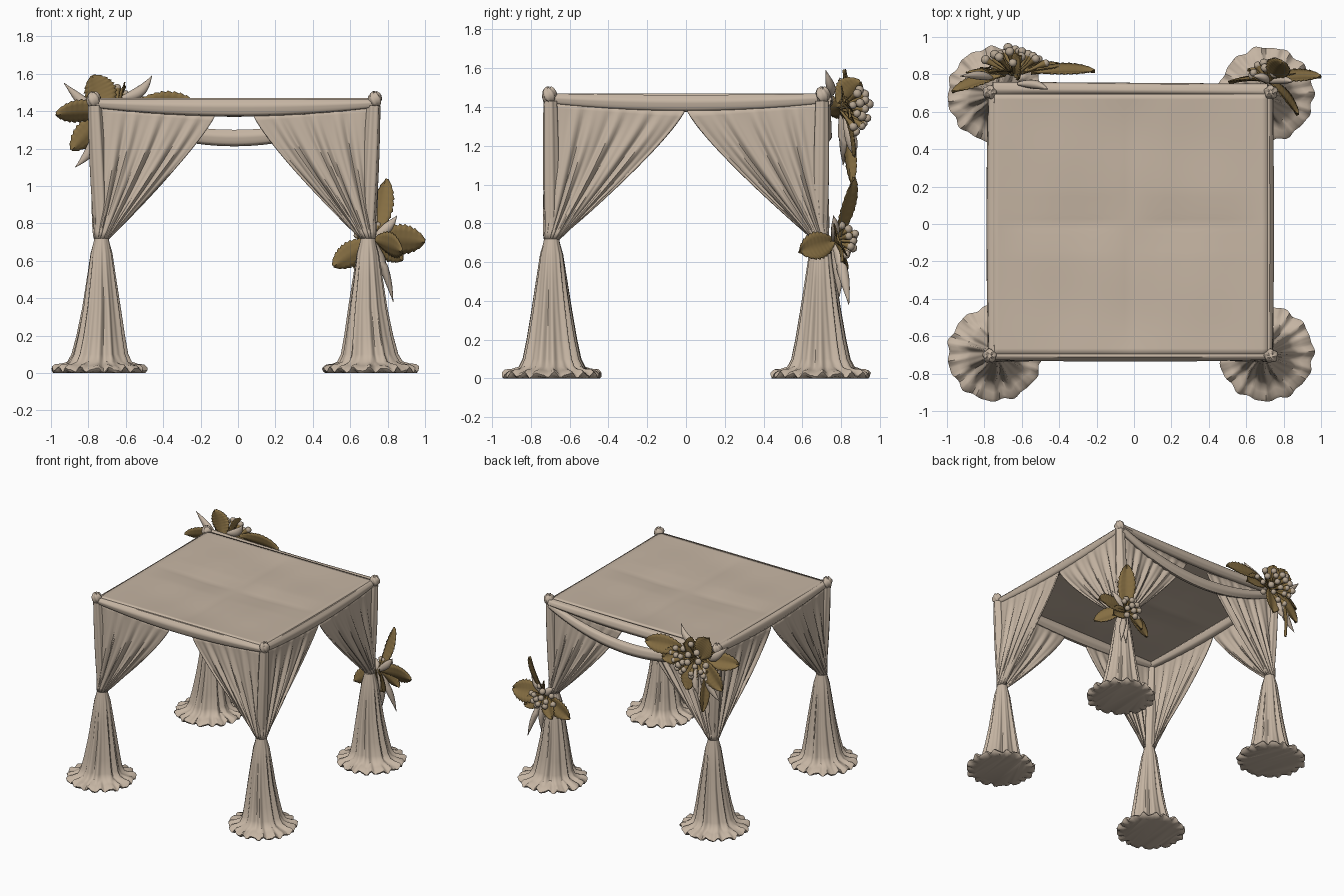
import bpy, math, random
from math import sin, cos, pi
from mathutils import Vector as V

if "Cube" in bpy.data.objects:
    bpy.data.objects.remove(bpy.data.objects["Cube"])
random.seed(4)


def material(name, rgb):
    m = bpy.data.materials.new(name)
    m.diffuse_color = (*rgb, 1)
    m.use_nodes = True
    m.node_tree.nodes["Principled BSDF"].inputs["Base Color"].default_value = m.diffuse_color
    return m


CLOTH = material("beige cloth", (0.56, 0.46, 0.365))
LEAF = material("olive brown leaf", (0.235, 0.155, 0.055))
BUD = material("tan bud", (0.46, 0.375, 0.285))


def finish(name, verts, faces, mat, thick=0, angle=50):
    me = bpy.data.meshes.new(name)
    me.from_pydata([tuple(v) for v in verts], [], faces)
    me.materials.append(mat)
    me.update()
    me.shade_smooth()
    me.set_sharp_from_angle(angle=math.radians(angle))
    ob = bpy.data.objects.new(name, me)
    bpy.context.collection.objects.link(ob)
    if thick:
        s = ob.modifiers.new("thickness", "SOLIDIFY")
        s.thickness, s.offset = thick, 0
    return ob


def grid(rows, closed=False, cap=False):
    """Join rows of points with quads, optionally as closed rings with end caps."""
    n, verts, faces = len(rows[0]), [p for r in rows for p in r], []
    for i in range(len(rows) - 1):
        for j in range(n if closed else n - 1):
            k = (j + 1) % n
            faces.append((i * n + j, i * n + k, (i + 1) * n + k, (i + 1) * n + j))
    if cap:
        faces.append(tuple(reversed(range(n))))
        faces.append(tuple(range((len(rows) - 1) * n, len(rows) * n)))
    return verts, faces


def tube(points, radii, n=12, flat=1.0):
    """Round or flattened tube along a path; radii are the vertical half sizes."""
    rows = []
    for i, p in enumerate(points):
        t = (points[min(i + 1, len(points) - 1)] - points[max(i - 1, 0)]).normalized()
        ref = V((0, 0, 1)) if abs(t.z) < 0.9 else V((0, 1, 0))
        side = t.cross(ref).normalized()
        up = side.cross(t)
        rows.append([p + side * (cos(2 * pi * k / n) * radii[i] * flat)
                     + up * (sin(2 * pi * k / n) * radii[i]) for k in range(n)])
    return grid(rows, True, True)


# ---- four corners: skirt, pole, curtain, knob
def corner(tag, sx, sy):
    top = V((-0.02 + sx * 0.745, sy * 0.70, 1.43))
    tie = V((-0.018 + sx * 0.712, sy * 0.693, 0.72))
    ph = random.uniform(0, 6)

    # pleated skirt flaring out to a ruffled hem, closed below
    prof = [(0.74, 0.036), (0.70, 0.042), (0.64, 0.058), (0.5, 0.076), (0.35, 0.096),
            (0.2, 0.12), (0.1, 0.14), (0.06, 0.16), (0.042, 0.2), (0.034, 0.235),
            (0.018, 0.252), (0.004, 0.242), (0.0, 0.2)]
    rows, n = [], 120
    for z, r in prof:
        k = min(1, (0.74 - z) / 0.3)
        hem = max(0, (r - 0.15) / 0.1) if z > 0.003 else 0
        row = []
        for j in range(n):
            a = 2 * pi * j / n
            w = 0.6 * sin(11 * a + ph) + 0.4 * sin(17 * a + 2 * ph + 2 * z)
            rr = r * (1 + 0.12 * k * w * (1 - 0.65 * hem))
            dz = 0.011 * hem * sin(19 * a + ph) + 0.006 * hem * sin(31 * a)
            hx = sx * 0.014 * max(0, 1 - z / 0.3)
            row.append(V((tie.x + hx + rr * cos(a), tie.y + rr * sin(a), max(0, z + dz))))
        rows.append(row)
    finish(tag + "_skirt", *grid(rows, True, True), CLOTH)

    # cloth wrapped pole
    rows = []
    for i in range(9):
        c, r = tie.lerp(top, i / 8), 0.034 + 0.006 * sin(pi * i / 8)
        rows.append([c + V((cos(2 * pi * j / 32), sin(2 * pi * j / 32), 0))
                     * (r * (1 + 0.1 * sin(2 * pi * j / 32 * 6 + ph))) for j in range(32)])
    finish(tag + "_pole", *grid(rows, True, True), CLOTH)

    # curtain wrapping both sides of the corner, gathered at the tie
    rows, n, m = [], 112, 20
    for i in range(m + 1):
        t = i / m
        h = t ** 1.17
        row = []
        for j in range(n + 1):
            p = 2 * j / n - 1
            along = V((-sx * 0.645, 0, 0)) if p < 0 else V((0, -sy * 0.695, 0))
            out = V((0, sy, 0)) if p < 0 else V((sx, 0, 0))
            q = top + along * abs(p) + V((0, 0, -0.05 * abs(p)))
            a = math.atan2(sy, sx) - sx * sy * p * 2.36
            e = tie + V((cos(a), sin(a), 0)) * 0.038
            pt = V((q.x + (e.x - q.x) * h, q.y + (e.y - q.y) * h, q.z + (e.z - q.z) * t))
            wave = 0.6 * sin(37 * p + ph + 2 * t) + 0.4 * sin(61 * p + 2 * ph)
            fade = min(1, abs(p) * 6)
            row.append(pt + out * (0.016 * wave * fade * max(0, sin(pi * t)) ** 0.6))
        rows.append(row)
    finish(tag + "_curtain", *grid(rows), CLOTH, 0.01)

    # knotted knob on top
    rows = []
    for i in range(1, 12):
        f = pi * i / 12
        rows.append([V((-0.02 + sx * 0.752, sy * 0.705, 1.462)) + V((
            sin(f) * cos(b), sin(f) * sin(b), -1.15 * cos(f)))
            * (0.036 * (1 + 0.12 * sin(5 * b + 3 * f + ph)))
            for b in [2 * pi * j / 24 for j in range(24)]])
    finish(tag + "_knob", *grid(rows, True, True), CLOTH)


for tag, sx, sy in [("front_left", -1, -1), ("front_right", 1, -1),
                    ("back_left", -1, 1), ("back_right", 1, 1)]:
    corner(tag, sx, sy)


# ---- canopy sheet with soft quarter creases
rows = []
for i in range(49):
    y = i / 24 - 1
    row = []
    for j in range(49):
        x = j / 24 - 1
        edge = (1 - x ** 4) * (1 - y ** 4)
        z = 1.462 - 0.020 * edge
        z += 0.012 * edge * min(1, 4 * abs(x)) ** 0.7 * min(1, 4 * abs(y)) ** 0.7
        z += 0.004 * sin(6 * x + 3 * y) * sin(5 * y - 4 * x) * edge
        row.append(V((-0.02 + 0.735 * x, 0.695 * y, z)))
    rows.append(row)
finish("canopy_top", *grid(rows), CLOTH, 0.014)


# ---- swagged valances along the edges and the loose swag at the back
def swag(name, a, b, z_top, z_end, z_mid, flat_end, flat_mid):
    pts, radii, n = [], [], 28
    for i in range(n + 1):
        s = 2 * i / n - 1
        k = 1 - s * s
        lo = z_end + (z_mid - z_end) * k
        hi = z_top[0] + (z_top[1] - z_top[0]) * k
        p = V(a).lerp(V(b), i / n)
        pts.append(V((p.x, p.y, (lo + hi) / 2)))
        radii.append((hi - lo) / 2)
    v, f = tube(pts, radii, 20, 1.0)
    # set the depth of the roll independently of its height
    for i in range(n + 1):
        d = flat_end + (flat_mid - flat_end) * (1 - (2 * i / n - 1) ** 2)
        for k in range(20):
            o = v[i * 20 + k] - pts[i]
            crease = 1 + 0.06 * sin(6 * pi * k / 10)
            v[i * 20 + k] = pts[i] + V((o.x / radii[i] * d, o.y / radii[i] * d, o.z)) * crease
    finish(name, v, f, CLOTH)


L, R, F, B = -0.755, 0.715, -0.70, 0.70
swag("front_valance", (L, F, 0), (R, F, 0), (1.465, 1.465), 1.415, 1.37, 0.026, 0.036)
swag("left_valance", (L, F, 0), (L, B, 0), (1.47, 1.462), 1.415, 1.375, 0.024, 0.034)
swag("right_valance", (R, F, 0), (R, B, 0), (1.47, 1.462), 1.415, 1.375, 0.024, 0.034)
swag("back_rail", (L, 0.725, 0), (R, 0.715, 0), (1.47, 1.465), 1.42, 1.385, 0.035, 0.035)
swag("back_swag", (L, 0.72, 0), (R, 0.72, 0), (1.45, 1.30), 1.40, 1.212, 0.025, 0.032)


# ---- flower pieces
def leaf(name, base, tip, width, normal, arch=0.012):
    """Broad saw-edged leaf, slightly cupped, widest past its middle."""
    base, tip, nrm = V(base), V(tip), V(normal).normalized()
    axis = tip - base
    side = axis.cross(nrm).normalized()
    nrm = side.cross(axis).normalized()
    rows, n = [], 40
    for i in range(n + 1):
        u = i / n
        w = width / 2 * max(0.02, sin(pi * u ** 1.15)) ** 0.62 * (1 - 0.17 * (u * 10 % 1))
        rows.append([base + axis * u + side * (v * w)
                     + nrm * (0.016 * abs(v) + arch * sin(pi * u)) for v in
                     (-1, -0.6, -0.25, 0, 0.25, 0.6, 1)])
    finish(name, *grid(rows), LEAF, 0.006)


def petal(name, base, tip, r, bend):
    base, tip = V(base), V(tip)
    pts = [base.lerp(tip, i / 12) + V(bend) * sin(pi * i / 12) for i in range(13)]
    radii = [r * max(0.06, sin(pi * (0.12 + 0.88 * i / 12))) for i in range(13)]
    finish(name, *tube(pts, radii, 12, 0.8), CLOTH)


def buds(tag, centre, spread, count):
    for i in range(count):
        a = i * 2.4
        d = math.sqrt((i + 0.5) / count)
        tip = V(centre) + V((spread[0] * d * cos(a), spread[1] * (1 - 0.6 * d * d)
                             + random.uniform(-0.015, 0.015), spread[2] * d * sin(a)))
        foot = V(centre).lerp(tip, 0.1)
        finish(f"{tag}_stem_{i}", *tube([foot, foot.lerp(tip, 0.6), tip],
                                        [0.006, 0.009, 0.021], 8), LEAF)
        prof = [(-0.7, 0.5), (-0.2, 0.95), (0.3, 1), (0.75, 0.75), (1, 0.35)]
        ax = (tip - foot).normalized()
        r = random.uniform(0.020, 0.026)
        finish(f"{tag}_bud_{i}", *tube([tip + ax * (r * h) for h, _ in prof],
                                       [r * w for _, w in prof], 12), BUD)


# upper bouquet at the back left corner
c = (-0.69, 0.79, 1.40)
for i, (b, t, w, nr) in enumerate([
        (c, (-0.78, 0.81, 1.59), 0.18, (0, 1, 0.2)),
        (c, (-0.97, 0.70, 1.38), 0.14, (0, 1, 0.5)),
        (c, (-0.89, 0.80, 1.19), 0.14, (-0.3, 1, 0)),
        ((-0.55, 0.80, 1.44), (-0.21, 0.81, 1.42), 0.15, (0, 0.9, 0.4)),
        ((-0.60, 0.80, 1.42), (-0.38, 0.84, 1.34), 0.14, (0, 1, 0.3)),
        ((-0.64, 0.80, 1.40), (-0.62, 0.86, 1.15), 0.15, (0, 1, 0)),
        ((-0.62, 0.78, 1.42), (-0.60, 0.90, 1.53), 0.16, (0, 0.7, 0.7)),
        ((-0.75, 0.81, 1.32), (-0.74, 0.85, 1.00), 0.08, (-1, 0.8, 0))]):
    leaf(f"upper_leaf_{i}", b, t, w, nr)
for i, (b, t) in enumerate([((-0.76, 0.78, 1.40), (-0.93, 0.79, 1.55)),
                            ((-0.62, 0.75, 1.47), (-0.46, 0.72, 1.59)),
                            ((-0.72, 0.80, 1.36), (-0.87, 0.81, 1.10)),
                            ((-0.68, 0.82, 1.35), (-0.72, 0.87, 1.14))]):
    petal(f"upper_petal_{i}", b, t, 0.03, (0.015, 0.01, -0.025))
buds("upper", (-0.64, 0.79, 1.39), (0.17, 0.145, 0.14), 22)

# lower bouquet on the back right tie
c = (0.72, 0.76, 0.71)
for i, (t, w, nr) in enumerate([
        ((0.79, 0.86, 1.04), 0.14, (0.6, 1, -0.3)),
        ((1.0, 0.78, 0.70), 0.18, (0, 1, 0.4)),
        ((0.51, 0.75, 0.57), 0.14, (0, 1, 0.2)),
        ((0.87, 0.58, 0.65), 0.15, (1, 0.5, 0.3)),
        ((0.62, 0.82, 0.56), 0.11, (0, 1, 0.3)),
        ((0.88, 0.80, 0.60), 0.12, (0, 1, 0.2))]):
    leaf(f"lower_leaf_{i}", c, t, w, nr)
for i, t in enumerate([(0.83, 0.84, 0.38), (0.85, 0.76, 0.84),
                       (0.74, 0.79, 0.42), (0.63, 0.79, 0.80)]):
    petal(f"lower_petal_{i}", c, t, 0.028, (0.012, 0.01, 0))
buds("lower", (0.72, 0.75, 0.71), (0.10, 0.125, 0.085), 13)
